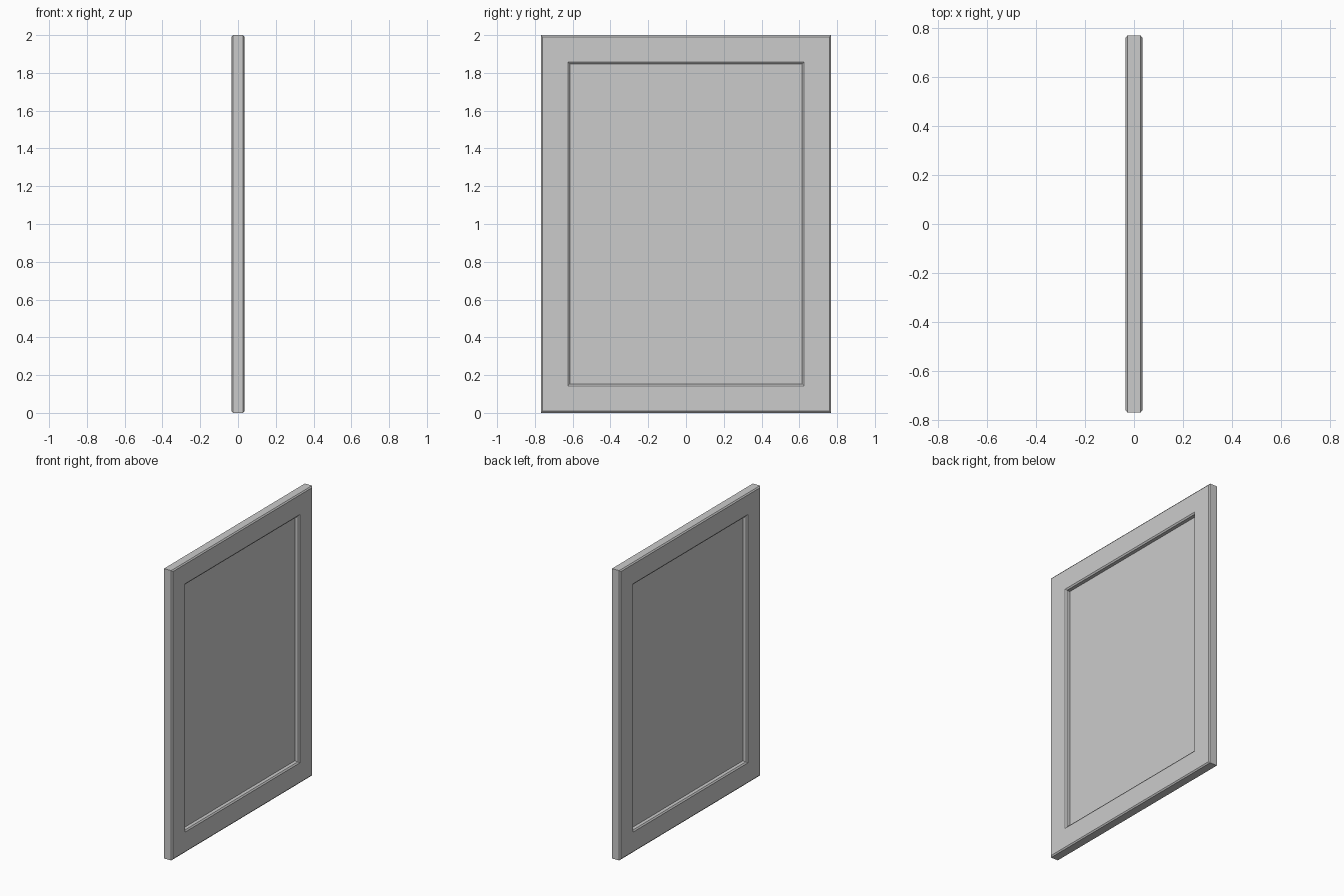
import bpy, bmesh

if "Cube" in bpy.data.objects:
    bpy.data.objects.remove(bpy.data.objects["Cube"])

HALF_W, HEIGHT = 0.768, 2.0

# Frame cross-section: (distance in from the outer edge, depth along x)
PROFILE = [(0, -0.027), (0, 0.027), (0.009, 0.034), (0.143, 0.034),
           (0.153, 0.027), (0.153, -0.027), (0.143, -0.034), (0.009, -0.034)]


def make_object(name, bm):
    bmesh.ops.recalc_face_normals(bm, faces=bm.faces)
    mesh = bpy.data.meshes.new(name)
    bm.to_mesh(mesh)
    bm.free()
    obj = bpy.data.objects.new(name, mesh)
    bpy.context.collection.objects.link(obj)
    return obj


def rectangle_ring(bm, inset, x):
    y, lo, hi = HALF_W - inset, inset, HEIGHT - inset
    return [bm.verts.new((x, *p)) for p in ((-y, lo), (y, lo), (y, hi), (-y, hi))]


# Chamfered frame: profile carried round four mitred corners
bm = bmesh.new()
rings = [rectangle_ring(bm, d, x) for d, x in PROFILE]
for i, a in enumerate(rings):
    b = rings[(i + 1) % len(rings)]
    for j in range(4):
        k = (j + 1) % 4
        bm.faces.new((a[j], a[k], b[k], b[j]))
make_object("frame", bm)

# Thin panel set in the middle of the frame depth
bm = bmesh.new()
inset = 0.15
bmesh.ops.create_cube(bm, size=1)
bmesh.ops.scale(bm, vec=(0.006, 2 * (HALF_W - inset), HEIGHT - 2 * inset), verts=bm.verts)
bmesh.ops.translate(bm, vec=(0, 0, HEIGHT / 2), verts=bm.verts)
make_object("panel", bm)
